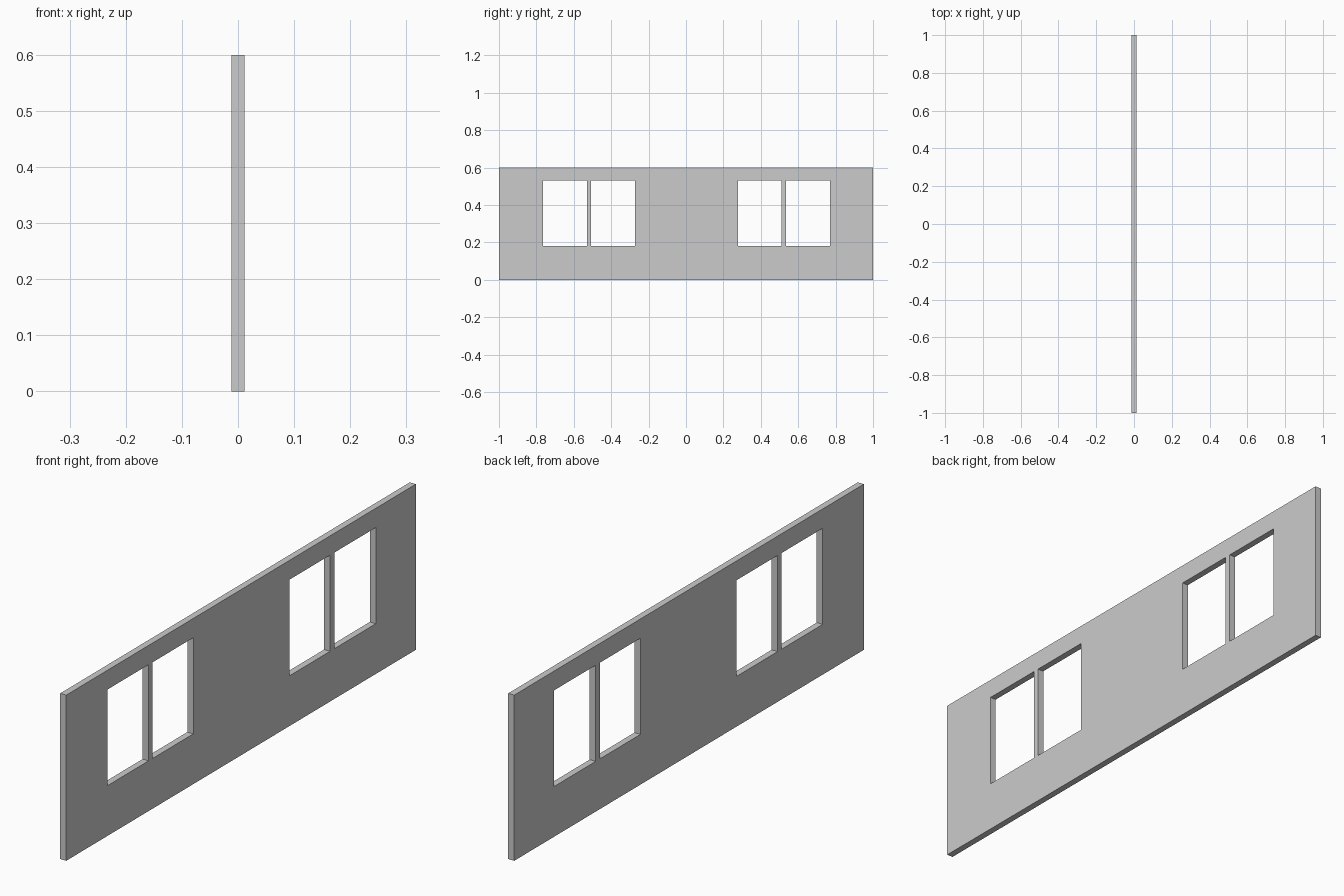
import bpy, bmesh

if "Cube" in bpy.data.objects:
    bpy.data.objects.remove(bpy.data.objects["Cube"])

THICKNESS = 0.024
HEIGHT = 0.6
SILL, HEAD = 0.182, 0.53
# Window openings along y: two pairs, each split by a thin mullion
OPENINGS = [(-0.765, -0.529), (-0.507, -0.273), (0.278, 0.510), (0.534, 0.771)]

ys = [-1.0] + [y for opening in OPENINGS for y in opening] + [1.0]
zs = [0.0, SILL, HEAD, HEIGHT]

# Wall face: grid of panels, skipping the window cells
bm = bmesh.new()
grid = [[bm.verts.new((-THICKNESS / 2, y, z)) for z in zs] for y in ys]
for i in range(len(ys) - 1):
    for j in range(len(zs) - 1):
        if j == 1 and i % 2 == 1:
            continue
        bm.faces.new((grid[i][j], grid[i + 1][j], grid[i + 1][j + 1], grid[i][j + 1]))

# Extrude to full thickness, closing the outer edges and window reveals
result = bmesh.ops.extrude_face_region(bm, geom=bm.faces[:], use_keep_orig=True)
moved = [g for g in result["geom"] if isinstance(g, bmesh.types.BMVert)]
bmesh.ops.translate(bm, verts=moved, vec=(THICKNESS, 0, 0))
bmesh.ops.recalc_face_normals(bm, faces=bm.faces[:])

mesh = bpy.data.meshes.new("window_wall")
bm.to_mesh(mesh)
bm.free()
wall = bpy.data.objects.new("window_wall", mesh)
bpy.context.collection.objects.link(wall)
